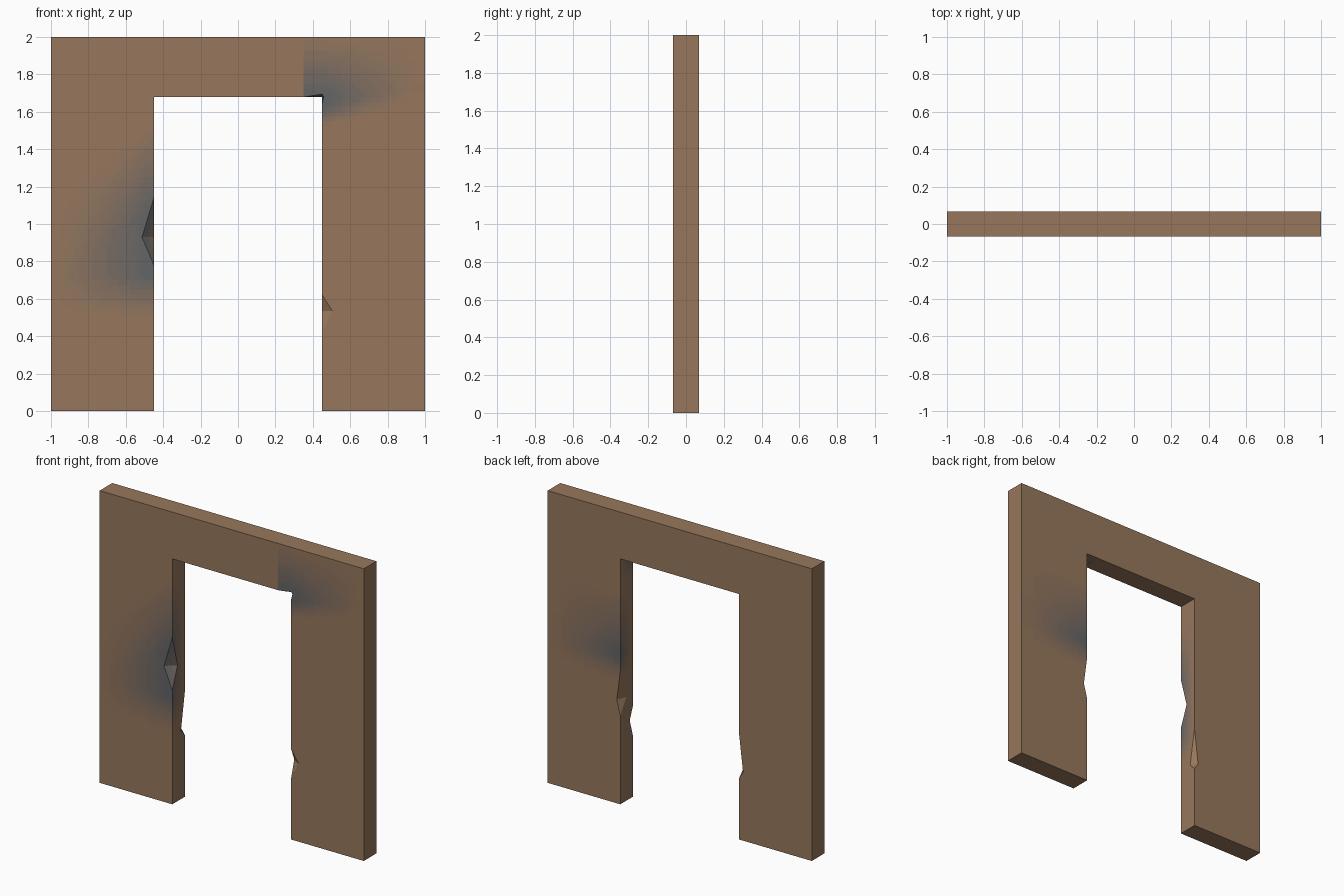
import bpy, bmesh
from mathutils import Vector

if "Cube" in bpy.data.objects:
    bpy.data.objects.remove(bpy.data.objects["Cube"])

HY = 0.068          # half thickness
OX, OZ = 0.45, 1.68  # doorway half width and height
LEVELS = 12


def new_object(name, bm):
    bmesh.ops.recalc_face_normals(bm, faces=bm.faces)
    mesh = bpy.data.meshes.new(name)
    bm.to_mesh(mesh)
    bm.free()
    ob = bpy.data.objects.new(name, mesh)
    bpy.context.collection.objects.link(ob)
    return ob


def hull(name, pts):
    bm = bmesh.new()
    for p in pts:
        bm.verts.new(p)
    bmesh.ops.convex_hull(bm, input=bm.verts)
    ob = new_object(name, bm)
    ob.hide_render = True
    return ob


def chip(name, sx, sy, top, mid, bottom, dx, dy):
    """Two-facet chip on a jamb edge, enlarged about its ridge for a clean cut."""
    x, y = sx * OX, sy * HY
    a = Vector((x + sx * dx, y, mid))
    b = Vector((x, y - sy * dy, mid))
    pts = [a, b, Vector((x, y, top)), Vector((x, y, bottom))]
    m = (a + b) / 2
    return hull(name, [m + (p - m) * 1.4 for p in pts])


# Wall with doorway: extruded outline
bm = bmesh.new()
outline = [(-1, 0), (-OX, 0), (-OX, OZ), (OX, OZ), (OX, 0), (1, 0), (1, 2), (-1, 2)]
face = bm.faces.new([bm.verts.new((x, -HY, z)) for x, z in outline])
ext = bmesh.ops.extrude_face_region(bm, geom=[face])
bmesh.ops.translate(bm, vec=(0, 2 * HY, 0),
                    verts=[v for v in ext["geom"] if isinstance(v, bmesh.types.BMVert)])
wall = new_object("doorway_wall", bm)

# Chips along the doorway edges
cutters = [
    chip("chip_front_left", -1, -1, 1.14, 0.93, 0.78, 0.063, 0.057),
    chip("chip_front_right", 1, -1, 0.62, 0.535, 0.42, 0.055, 0.034),
    chip("chip_back_right", 1, 1, 0.91, 0.71, 0.605, 0.027, 0.066),
    chip("chip_back_left", -1, 1, 0.72, 0.465, 0.42, 0.03, 0.043),
    hull("chip_corner", [(x, -HY - 0.001, z) for x, z in
         [(0.355, 1.67), (0.355, 1.68), (0.45, 1.695), (0.46, 1.68), (0.45, 1.64), (0.44, 1.64)]]
         + [(0.445, -0.03, 1.675)]),
]
for c in cutters:
    mod = wall.modifiers.new(c.name, "BOOLEAN")
    mod.operation = "DIFFERENCE"
    mod.solver = "EXACT"
    mod.object = c
deps = bpy.context.evaluated_depsgraph_get()
bm = bmesh.new()
bm.from_mesh(bpy.data.meshes.new_from_object(wall.evaluated_get(deps)))
wall.modifiers.clear()
for c in cutters:
    bpy.data.objects.remove(c)


# Soot stains fading into the wood
def clamp(v):
    return max(0.0, min(1.0, v))


def soot(x, y, z):
    front = clamp((HY - y) / (2 * HY))
    t = 0.0
    if x < -0.44:
        top = 1.15 + (x + 0.95) * 0.8
        t = clamp((x + 1) / 0.5) * clamp(min((z - 0.5) / 0.22, (top - z) / 0.45)) * front
    elif x > 0.35:
        low = 1.52 + (x - 0.45) * 0.24
        t = clamp((0.98 - x) / 0.5) * clamp(min((z - low) / 0.1, (2.0 - z) / 0.3)) * front
        if x > 0.44:
            back = clamp((0.98 - x) / 0.5) * clamp(min((z - 0.85) / 0.15, (1.45 - z) / 0.4))
            t = max(t, back * (1 - front))
    return t


def slice_at(co, no):
    bmesh.ops.bisect_plane(bm, geom=bm.verts[:] + bm.edges[:] + bm.faces[:],
                           dist=1e-5, plane_co=co, plane_no=no)


bmesh.ops.triangulate(bm, faces=bm.faces)
for i in range(1, 24):
    for x in (-1 + i * 0.025, 0.325 + i * 0.025):
        slice_at((x, 0, 0), (1, 0, 0))
for i in range(60):
    slice_at((0, 0, 0.5 + i * 0.025), (0, 0, 1))
for y in (-0.034, 0, 0.034):
    slice_at((0, y, 0), (0, 1, 0))

# Wood-to-soot tones
wood, grey = (0.31, 0.185, 0.108), (0.125, 0.13, 0.133)
wall.data.materials.clear()
for i in range(LEVELS + 1):
    f = i / LEVELS
    mat = bpy.data.materials.new("wood" if i == 0 else f"soot_{i}")
    mat.diffuse_color = (*[w + (g - w) * f for w, g in zip(wood, grey)], 1)
    mat.use_nodes = True
    mat.node_tree.nodes["Principled BSDF"].inputs["Base Color"].default_value = mat.diffuse_color
    wall.data.materials.append(mat)
for f in bm.faces:
    f.material_index = round(soot(*f.calc_center_median()) * LEVELS)
    f.smooth = False
bm.to_mesh(wall.data)
bm.free()
